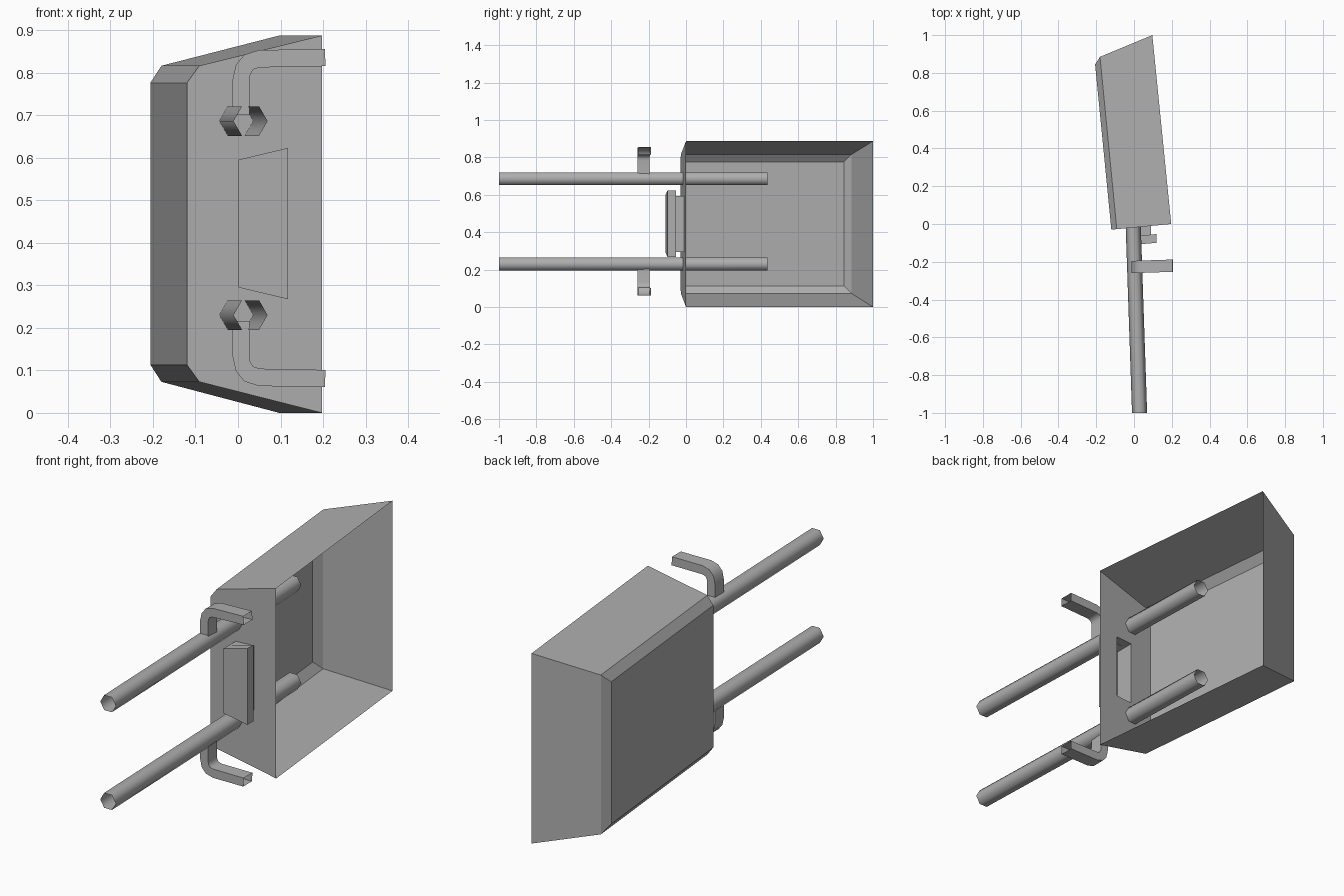
import bpy, bmesh, math
from mathutils import Vector

if "Cube" in bpy.data.objects:
    bpy.data.objects.remove(bpy.data.objects["Cube"])

MID_Z = 0.458          # mirror plane of the two poles and hooks
SLOPE = -0.034         # sideways drift of the poles along y

# Dark grey used on every part
grey = bpy.data.materials.new("dark_grey")
grey.diffuse_color = (0.43, 0.43, 0.43, 1.0)
grey.use_nodes = True
grey.node_tree.nodes["Principled BSDF"].inputs["Base Color"].default_value = grey.diffuse_color


def finish(name, bm, smooth_angle=None):
    bmesh.ops.remove_doubles(bm, verts=bm.verts, dist=1e-5)
    bmesh.ops.recalc_face_normals(bm, faces=bm.faces)
    me = bpy.data.meshes.new(name)
    bm.to_mesh(me)
    bm.free()
    me.materials.append(grey)
    ob = bpy.data.objects.new(name, me)
    bpy.context.collection.objects.link(ob)
    if smooth_angle:
        bpy.ops.object.select_all(action='DESELECT')
        ob.select_set(True)
        bpy.context.view_layer.objects.active = ob
        bpy.ops.object.shade_smooth_by_angle(angle=math.radians(smooth_angle))
    return ob


def ring(bm, pts):
    return [bm.verts.new(p) for p in pts]


def bridge(bm, a, b, skip=()):
    n = len(a)
    for i in range(n):
        if i not in skip:
            bm.faces.new((a[i], a[(i + 1) % n], b[(i + 1) % n], b[i]))


def wall_y(x):
    return -0.03 + 0.095 * (x + 0.12)


# Open tray with chamfered floor; rings run near-low, near-high, far-high, far-low
bm = bmesh.new()


def tray_ring(x_near, x_far, y_far, lo, hi):
    y = wall_y(x_near)
    return ring(bm, [(x_near, y, lo), (x_near, y, hi), (x_far, y_far, hi), (x_far, y_far, lo)])


rim = tray_ring(0.197, 0.097, 1.0, 0.0, 0.887)
mid = tray_ring(-0.091, -0.18, 0.885, 0.073, 0.816)
floor = tray_ring(-0.12, -0.206, 0.845, 0.113, 0.776)
bridge(bm, rim, mid, skip=(0,))
bridge(bm, mid, floor, skip=(0,))
bm.faces.new(floor)


# Hollow latch pocket pushed out of the near wall
def latch_ring(x0, x1, l_lo, l_hi, r_lo, r_hi, off):
    a, b = wall_y(x0) - off, wall_y(x1) - off
    return ring(bm, [(x0, a, l_lo), (x0, a, l_hi), (x1, b, r_hi), (x1, b, r_lo)])


hole = latch_ring(0.001, 0.09, 0.295, 0.595, 0.295, 0.595, 0.0)
stem = latch_ring(0.001, 0.09, 0.295, 0.595, 0.295, 0.595, 0.046)
back = latch_ring(0.001, 0.118, 0.295, 0.595, 0.267, 0.623, 0.046)
front = latch_ring(0.001, 0.118, 0.295, 0.595, 0.267, 0.623, 0.092)
bridge(bm, hole, stem)
for i in (1, 2, 3):      # lip; the left side is flush with the stem
    j = (i + 1) % 4
    pts = []
    for v in (stem[i], stem[j], back[j], back[i]):
        if all((v.co - p.co).length > 1e-5 for p in pts):
            pts.append(v)
    bm.faces.new(pts)
bridge(bm, back, front)
bm.faces.new(front)

# Near wall around the pocket opening
bm.faces.new((rim[0], rim[1], hole[2], hole[3]))
bm.faces.new((rim[1], mid[1], floor[1], hole[1], hole[2]))
bm.faces.new((floor[1], floor[0], hole[0], hole[1]))
bm.faces.new((floor[0], mid[0], rim[0], hole[3], hole[0]))
finish("barrow_tray", bm)

# Hook profile in x,z: outer edge and inner edge
outer = [(-0.013, 0.70), (-0.013, 0.782), (-0.005, 0.818), (0.015, 0.842), (0.05, 0.853), (0.204, 0.855)]
inner = [(0.027, 0.70), (0.027, 0.783), (0.029, 0.796), (0.036, 0.807), (0.05, 0.812), (0.206, 0.815)]

for side, label in ((1, "upper"), (-1, "lower")):
    # Open six-sided pole, smooth shaded
    bm = bmesh.new()
    rings = []
    for y in (-1.0, 0.437):
        cx = 0.0295 + SLOPE * (y + 1)
        rings.append(ring(bm, [(cx + 0.04 * math.cos(k * math.pi / 3), y,
                                MID_Z + side * 0.228 + 0.04 * math.sin(k * math.pi / 3))
                               for k in range(6)]))
    bridge(bm, *rings)
    finish(label + "_pole", bm, 70)

    # Bent square-section hook, open at the ends
    bm = bmesh.new()
    prev = None
    for o, i in zip(outer, inner):
        pts = [(x, y + 0.034 * x, MID_Z + side * (z - MID_Z))
               for (x, z), y in ((o, -0.26), (o, -0.195), (i, -0.195), (i, -0.26))]
        cur = ring(bm, pts)
        if prev:
            bridge(bm, prev, cur)
        prev = cur
    finish(label + "_hook", bm, 45)
